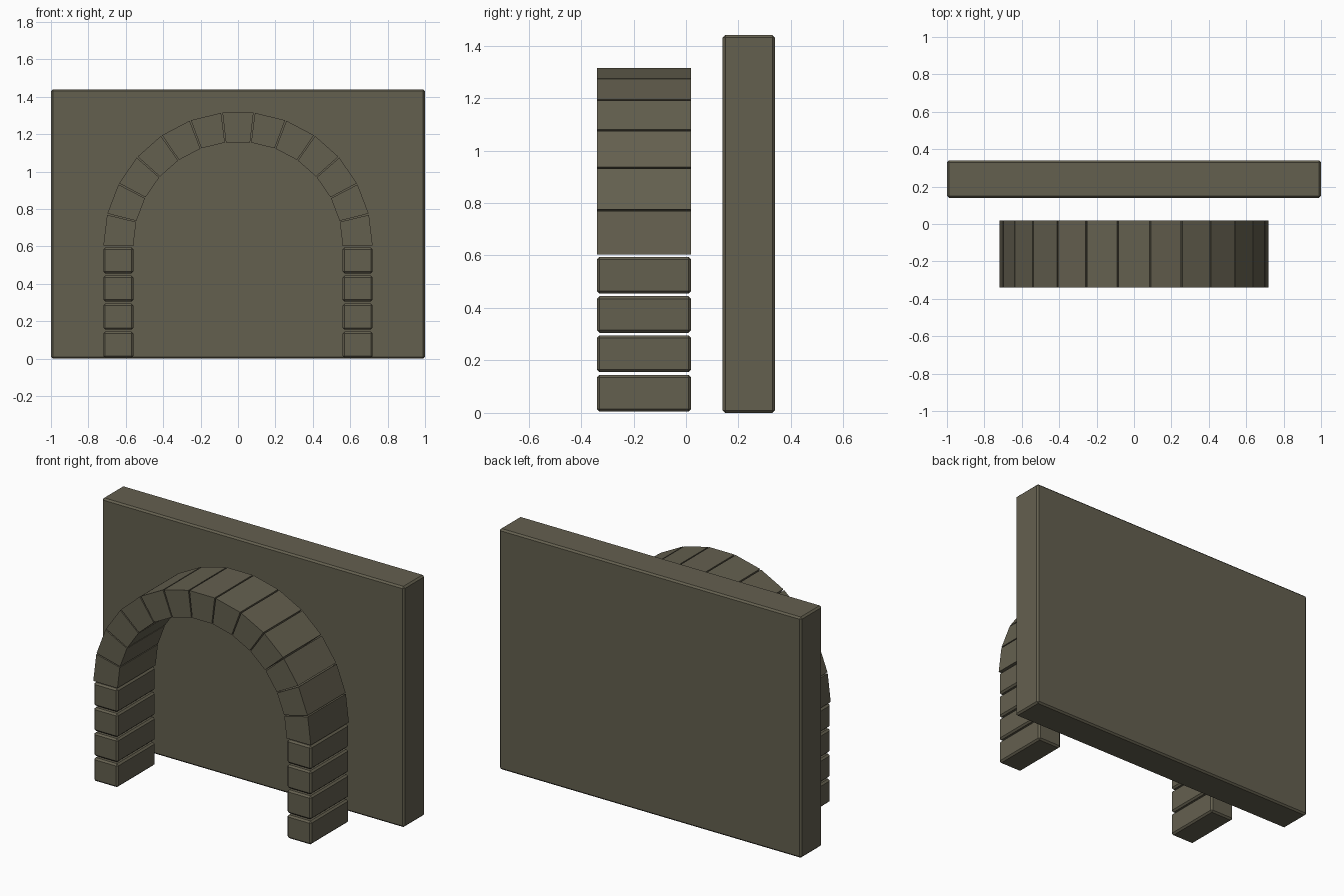
import bpy, bmesh, math
from mathutils import Vector

cube = bpy.data.objects.get("Cube")
if cube:
    bpy.data.objects.remove(cube, do_unlink=True)

stone = bpy.data.materials.new("grey_brown_stone")
stone.use_nodes = True
colour = (0.127, 0.116, 0.078, 1)
stone.diffuse_color = colour
stone.node_tree.nodes["Principled BSDF"].inputs["Base Color"].default_value = colour

FRONT, BACK = -0.34, 0.02      # arch depth
INNER, OUTER = 0.56, 0.72      # arch radii
SPRING = 0.6                   # height where the curve starts
COURSES, VOUSSOIRS = 4, 13
GAP = math.radians(0.6)


def add_object(name, bm):
    bmesh.ops.recalc_face_normals(bm, faces=bm.faces)
    mesh = bpy.data.meshes.new(name)
    bm.to_mesh(mesh)
    bm.free()
    mesh.materials.append(stone)
    obj = bpy.data.objects.new(name, mesh)
    bpy.context.collection.objects.link(obj)
    return obj


def block(name, low, high, bevel=0.01):
    """Box between two corners with a narrow chamfer."""
    low, high = Vector(low), Vector(high)
    bm = bmesh.new()
    bmesh.ops.create_cube(bm, size=1)
    bmesh.ops.scale(bm, vec=high - low, verts=bm.verts)
    bmesh.ops.translate(bm, vec=(low + high) / 2, verts=bm.verts)
    obj = add_object(name, bm)
    mod = obj.modifiers.new("chamfer", 'BEVEL')
    mod.width = bevel
    mod.segments = 1
    return obj


def voussoir(name, start, end):
    """Wedge stone between two angles, extruded through the arch depth."""
    bm = bmesh.new()
    corners = [(INNER, start), (OUTER, start), (OUTER, end), (INNER, end)]
    face = bm.faces.new([bm.verts.new((r * math.cos(a), FRONT, SPRING + r * math.sin(a)))
                         for r, a in corners])
    extruded = bmesh.ops.extrude_face_region(bm, geom=[face])["geom"]
    verts = [v for v in extruded if isinstance(v, bmesh.types.BMVert)]
    bmesh.ops.translate(bm, vec=(0, BACK - FRONT, 0), verts=verts)
    return add_object(name, bm)


# Wall slab behind the arch
block("back_wall", (-1, 0.14, 0), (1, 0.34, 1.44))

# Straight piers
pitch = SPRING / COURSES
for side, sign in (("left", 1), ("right", -1)):
    xs = sorted((sign * INNER, sign * OUTER))
    for i in range(COURSES):
        z = i * pitch
        block(f"{side}_pier_block_{i + 1}", (xs[0], FRONT, z + 0.005),
              (xs[1], BACK, z + pitch - 0.005))

# Half-round ring of wedge stones
step = math.pi / VOUSSOIRS
for i in range(VOUSSOIRS):
    voussoir(f"arch_stone_{i + 1}", i * step + GAP / 2, (i + 1) * step - GAP / 2)
